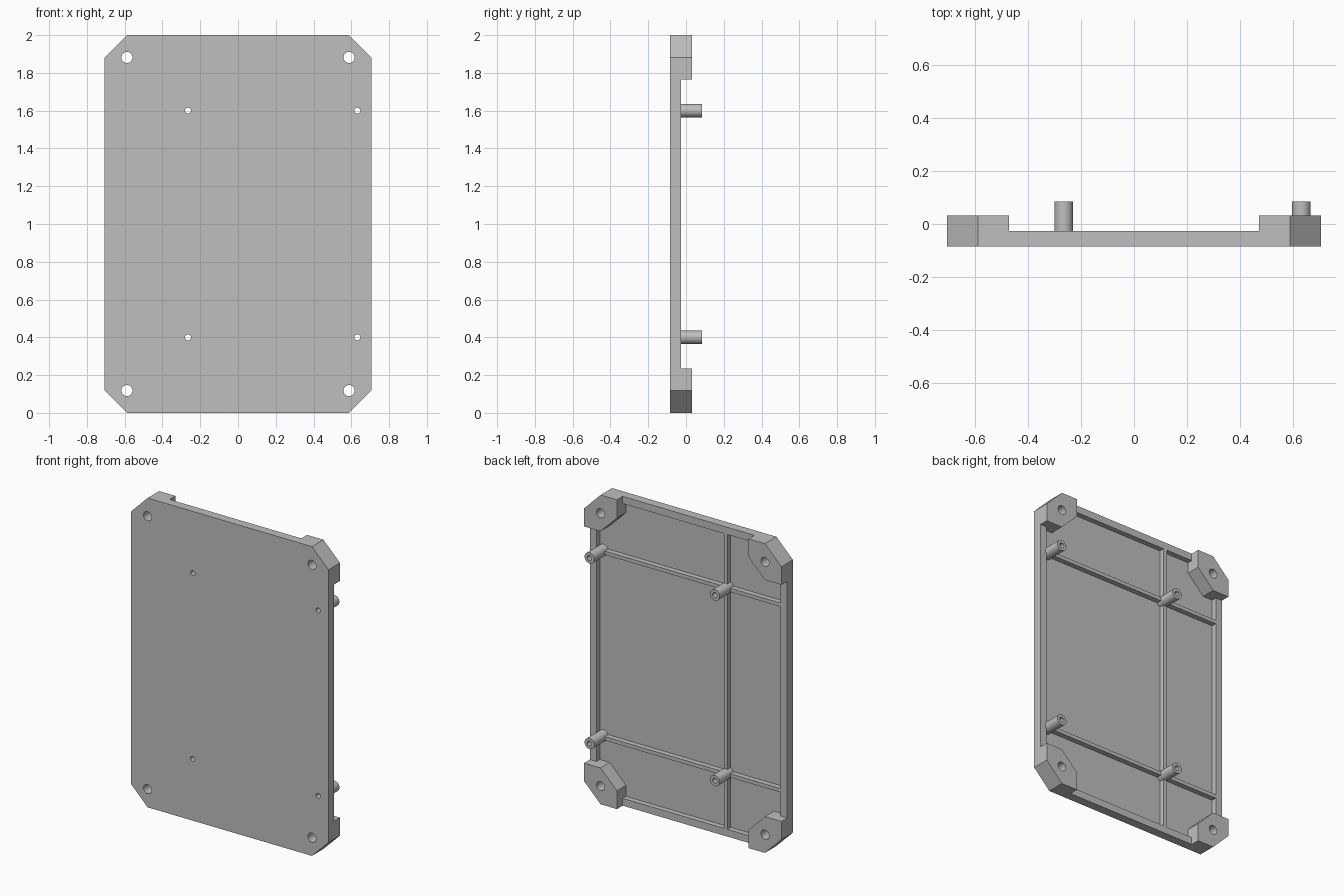
import bpy, bmesh, math

cube = bpy.data.objects.get("Cube")
if cube:
    bpy.data.objects.remove(cube)

# Key depths (y) and sizes
FRONT, FLOOR, RIM, BLOCK, POST = -0.084, -0.06, -0.026, 0.033, 0.084
W, H = 0.706, 1.0              # half width, half height
CHAMFER, SIZE, WALL = 0.118, 0.235, 0.047
RIB = 0.012                    # half rib thickness
POST_X, POST_Z = (-0.265, 0.632), (-0.6, 0.6)
SIGNS = [(1, 1), (-1, 1), (-1, -1), (1, -1)]
CORNERS = [(sx * (W - CHAMFER), sz * (H - CHAMFER)) for sx, sz in SIGNS]
POSTS = [(x, z) for x in POST_X for z in POST_Z]

grey = bpy.data.materials.new("plain grey")
grey.use_nodes = True
colour = (0.52, 0.52, 0.52, 1)
grey.diffuse_color = colour
grey.node_tree.nodes["Principled BSDF"].inputs["Base Color"].default_value = colour


def prisms(name, profiles, y0, y1):
    """One object holding a prism along y for each (x, z) profile."""
    bm = bmesh.new()
    for profile in profiles:
        base = bm.faces.new([bm.verts.new((x, y0, z + H)) for x, z in profile])
        top = bmesh.ops.extrude_face_region(bm, geom=[base])["geom"]
        verts = [v for v in top if isinstance(v, bmesh.types.BMVert)]
        bmesh.ops.translate(bm, verts=verts, vec=(0, y1 - y0, 0))
    bmesh.ops.recalc_face_normals(bm, faces=bm.faces)
    mesh = bpy.data.meshes.new(name)
    bm.to_mesh(mesh)
    bm.free()
    mesh.materials.append(grey)
    obj = bpy.data.objects.new(name, mesh)
    bpy.context.collection.objects.link(obj)
    return obj


def circle(centre, radius, sides=32):
    return [(centre[0] + radius * math.cos(2 * math.pi * i / sides),
             centre[1] + radius * math.sin(2 * math.pi * i / sides)) for i in range(sides)]


def box(x0, x1, z0, z1):
    return [(x0, z0), (x1, z0), (x1, z1), (x0, z1)]


def four_way(quadrant):
    """Closed outline made by mirroring one quadrant's points."""
    outline = []
    for sx, sz in SIGNS:
        points = [(sx * x, sz * z) for x, z in quadrant]
        outline += points if sx * sz > 0 else points[::-1]
    return outline


def finish(obj, cutters):
    """Apply the cuts, then smooth the round walls."""
    for cutter in cutters:
        mod = obj.modifiers.new("cut", "BOOLEAN")
        mod.operation, mod.solver, mod.object = "DIFFERENCE", "EXACT", cutter
    bpy.context.view_layer.update()
    graph = bpy.context.evaluated_depsgraph_get()
    mesh = bpy.data.meshes.new_from_object(obj.evaluated_get(graph))
    obj.modifiers.clear()
    obj.data = mesh
    bpy.ops.object.select_all(action="DESELECT")
    obj.select_set(True)
    bpy.context.view_layer.objects.active = obj
    bpy.ops.object.shade_smooth_by_angle(angle=math.radians(30))


# Cutters: screw holes, post bores and the recess behind the panel
holes = prisms("hole_cutter", [circle(c, 0.0294) for c in CORNERS]
               + [circle(c, 0.016) for c in POSTS], FRONT - 0.1, POST + 0.1)
recess = prisms("recess_cutter", [four_way([
    (W - WALL, H - SIZE), (W - CHAMFER, H - SIZE),
    (W - SIZE, H - CHAMFER), (W - SIZE, H - WALL)])], FLOOR, RIM + 0.1)

# Panel with chamfered corners and a raised rim
panel = prisms("panel", [four_way([(W, H - CHAMFER), (W - CHAMFER, H)])], FRONT, RIM)
finish(panel, [recess, holes])

# Six-sided corner blocks
hexagon = [(W, H - SIZE), (W - CHAMFER, H - SIZE), (W - SIZE, H - CHAMFER),
           (W - SIZE, H), (W - CHAMFER, H), (W, H - CHAMFER)]
blocks = prisms("corner_blocks", [[(sx * x, sz * z) for x, z in hexagon]
                                  for sx, sz in SIGNS], RIM, BLOCK)
finish(blocks, [holes])

# Stiffening ribs, level with the rim
upright = prisms("upright_rib", [box(POST_X[0] - RIB, POST_X[0] + RIB,
                                     WALL - H, H - WALL)], FLOOR, RIM)
finish(upright, [holes])
cross = prisms("cross_ribs", [box(WALL - W, W - WALL, z - RIB, z + RIB)
                              for z in POST_Z], FLOOR, RIM)
finish(cross, [holes])

# Hollow mounting posts
posts = prisms("mounting_posts", [circle(c, 0.035) for c in POSTS], FLOOR, POST)
finish(posts, [holes])

for cutter in (holes, recess):
    bpy.data.objects.remove(cutter)
